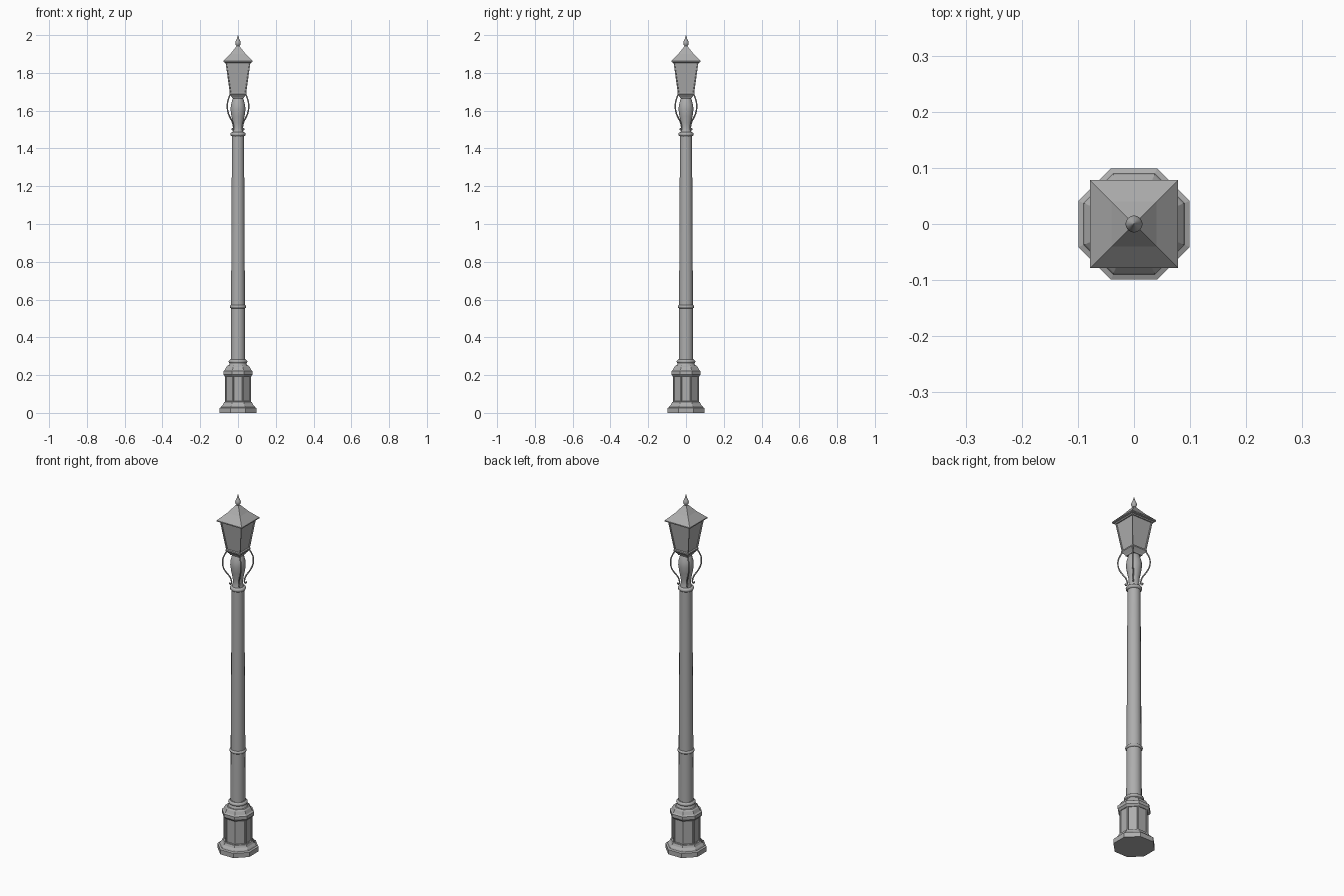
import bpy, bmesh, math

if "Cube" in bpy.data.objects:
    bpy.data.objects.remove(bpy.data.objects["Cube"])

grey = bpy.data.materials.new("cast_metal_grey")
grey.diffuse_color = (0.42, 0.42, 0.42, 1)
grey.use_nodes = True
grey.node_tree.nodes["Principled BSDF"].inputs["Base Color"].default_value = grey.diffuse_color


def finish(name, bm, smooth):
    bmesh.ops.recalc_face_normals(bm, faces=bm.faces)
    me = bpy.data.meshes.new(name)
    bm.to_mesh(me)
    bm.free()
    ob = bpy.data.objects.new(name, me)
    bpy.context.collection.objects.link(ob)
    me.materials.append(grey)
    if smooth:
        bpy.ops.object.select_all(action='DESELECT')
        ob.select_set(True)
        bpy.context.view_layer.objects.active = ob
        bpy.ops.object.shade_smooth_by_angle(angle=math.radians(40))
    return ob


def turned(name, n, profile, smooth=True, panel=None, border=0.008, depth=0.004):
    """Stack n-sided rings of (apothem, z); panel = z range whose side faces are recessed."""
    bm = bmesh.new()
    rings = []
    for r, z in profile:
        R = r / math.cos(math.pi / n) if n <= 8 else r
        rings.append([bm.verts.new((R * math.cos(a), R * math.sin(a), z))
                      for a in (2 * math.pi * (i + 0.5) / n for i in range(n))])
    for lo, hi in zip(rings, rings[1:]):
        for i in range(n):
            j = (i + 1) % n
            bm.faces.new((lo[i], lo[j], hi[j], hi[i]))
    bm.faces.new(rings[0][::-1])
    bm.faces.new(rings[-1])
    bmesh.ops.recalc_face_normals(bm, faces=bm.faces)
    if panel:
        sides = [f for f in bm.faces
                 if all(panel[0] < v.co.z < panel[1] for v in f.verts) and abs(f.normal.z) < 0.5]
        bmesh.ops.inset_individual(bm, faces=sides, thickness=border, depth=0)
        bmesh.ops.inset_individual(bm, faces=sides, thickness=0.002, depth=-depth)
    return finish(name, bm, smooth)


def bead(r, z, h, inner):
    """Profile of a rounded ring."""
    return [(inner + (r - inner) * math.sin(t * math.pi / 6), z - h * math.cos(t * math.pi / 6))
            for t in range(7)]


# octagonal pedestal with recessed panels
turned("pedestal_foot", 8, [(0.099, 0), (0.099, 0.026), (0.09, 0.03), (0.087, 0.036),
                            (0.078, 0.046), (0.073, 0.058), (0.066, 0.06)], False)
turned("pedestal_body", 8, [(0.069, 0.055), (0.069, 0.2)], False, panel=(0.05, 0.21))
turned("pedestal_cap", 8, [(0.069, 0.192), (0.078, 0.203), (0.078, 0.221), (0.07, 0.226),
                           (0.062, 0.243), (0.055, 0.25), (0.04, 0.252)], False)

# round shaft and its rings
turned("shaft_collar", 24, [(0.052, 0.248), (0.045, 0.26), (0.04, 0.285)])
turned("lower_shaft", 16, [(0.039, 0.26), (0.0375, 0.56)])
turned("upper_shaft", 16, [(0.0375, 0.56), (0.0325, 1.47)])
turned("lower_ring", 24, bead(0.05, 0.272, 0.011, 0.036))
turned("middle_ring", 24, bead(0.044, 0.562, 0.009, 0.034))
turned("top_ring", 24, bead(0.041, 1.475, 0.011, 0.03))

# vase under the lantern
turned("vase", 20, [(0.033, 1.475), (0.028, 1.49), (0.026, 1.51), (0.028, 1.535), (0.035, 1.57),
                    (0.040, 1.605), (0.038, 1.63), (0.031, 1.655), (0.027, 1.665),
                    (0.031, 1.672), (0.031, 1.68)])

# square lantern with recessed panes
turned("lantern_base", 4, [(0.029, 1.664), (0.031, 1.67), (0.043, 1.685), (0.046, 1.688),
                           (0.046, 1.695), (0.042, 1.697)], False)
turned("lantern_cage", 4, [(0.043, 1.69), (0.066, 1.856)], False, panel=(1.68, 1.87),
       border=0.007, depth=0.005)
turned("lantern_roof", 4, [(0.066, 1.85), (0.07, 1.855), (0.078, 1.857), (0.078, 1.863),
                           (0.04, 1.901), (0.009, 1.94)], False)
turned("finial", 16, [(0.011, 1.934), (0.008, 1.942), (0.0135, 1.951), (0.015, 1.959),
                      (0.012, 1.968), (0.007, 1.978), (0.004, 1.988), (0.001, 2.0)])

# four bowed scroll brackets on the diagonals
path = [(0.056, 1.69), (0.066, 1.673), (0.077, 1.648), (0.080, 1.62), (0.074, 1.59),
        (0.058, 1.562), (0.042, 1.54), (0.035, 1.52), (0.034, 1.505), (0.040, 1.498),
        (0.044, 1.506)]
for k in range(4):
    a = math.pi / 4 + k * math.pi / 2
    cu = bpy.data.curves.new("scroll_bracket", 'CURVE')
    cu.dimensions = '3D'
    cu.bevel_depth = 0.0038
    cu.bevel_resolution = 1
    cu.use_fill_caps = True
    cu.resolution_u = 4
    sp = cu.splines.new('BEZIER')
    sp.bezier_points.add(len(path) - 1)
    for p, (r, z) in zip(sp.bezier_points, path):
        p.co = (r * math.cos(a), r * math.sin(a), z)
        p.handle_left_type = p.handle_right_type = 'AUTO'
    cu.materials.append(grey)
    ob = bpy.data.objects.new("scroll_bracket_%d" % (k + 1), cu)
    bpy.context.collection.objects.link(ob)
